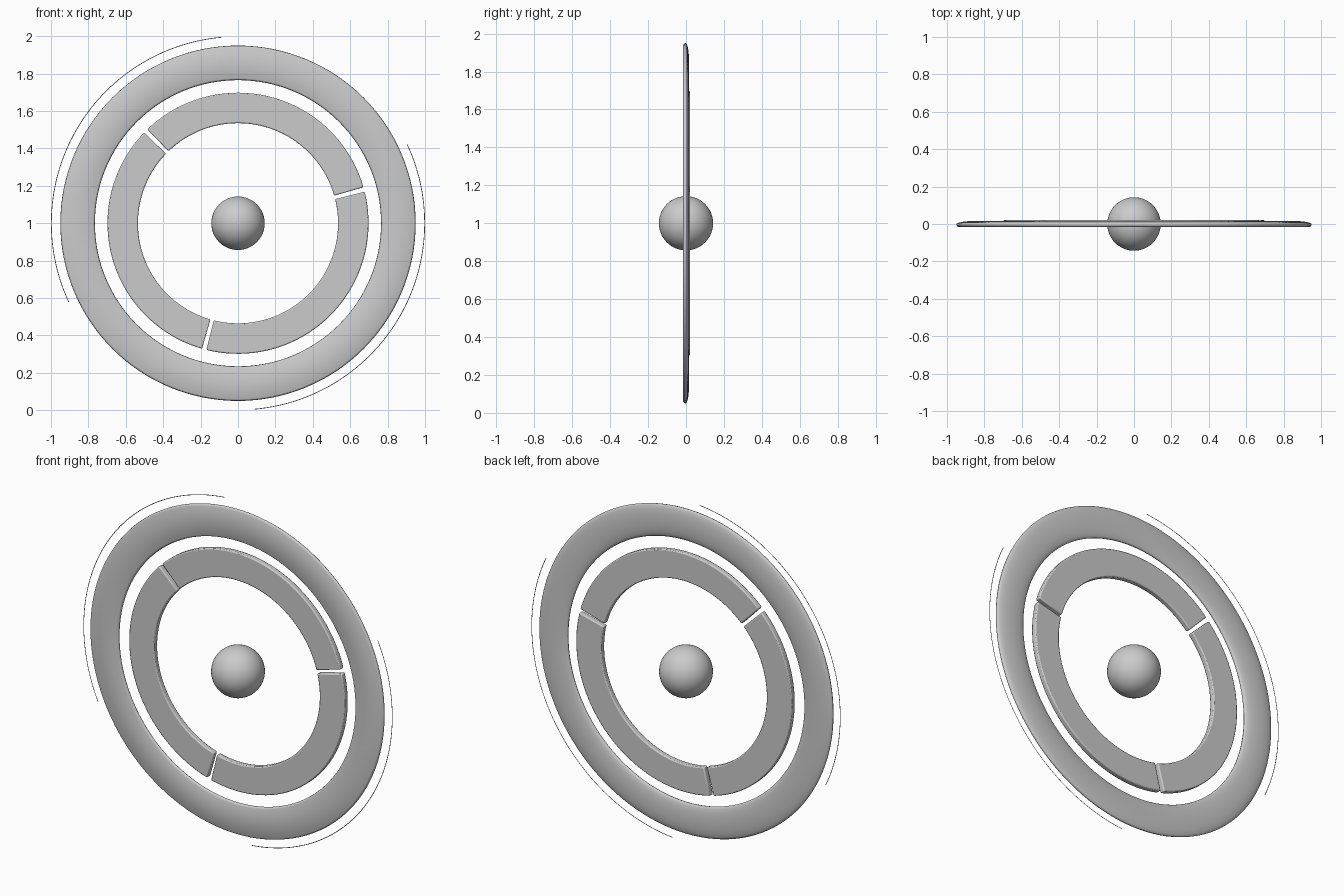
import bpy, bmesh
from math import cos, sin, radians, pi

if "Cube" in bpy.data.objects:
    bpy.data.objects.remove(bpy.data.objects["Cube"])

CZ = 1.0  # height of the common centre


def sweep(name, profile, a0, a1, steps, closed_profile=True):
    """Sweep an (r, y) profile around the front-back axis between two angles."""
    full = abs(a1 - a0) >= 360
    bm = bmesh.new()
    rows = []
    for i in range(steps if full else steps + 1):
        a = radians(a0 + (a1 - a0) * i / steps)
        rows.append([bm.verts.new((r * cos(a), y, CZ + r * sin(a))) for r, y in profile])
    n = len(profile)
    for i in range(steps):
        A, B = rows[i], rows[(i + 1) % len(rows)]
        for j in range(n if closed_profile else n - 1):
            k = (j + 1) % n
            bm.faces.new((A[j], A[k], B[k], B[j]))
    if closed_profile and not full:
        bm.faces.new(rows[0])
        bm.faces.new(rows[-1][::-1])
    bmesh.ops.recalc_face_normals(bm, faces=bm.faces)
    me = bpy.data.meshes.new(name)
    bm.to_mesh(me)
    bm.free()
    ob = bpy.data.objects.new(name, me)
    bpy.context.collection.objects.link(ob)
    return ob


def smooth(ob, angle):
    bpy.ops.object.select_all(action='DESELECT')
    ob.select_set(True)
    bpy.context.view_layer.objects.active = ob
    bpy.ops.object.shade_smooth_by_angle(angle=radians(angle))


# outer ring: flat front with eased edges, gently domed back
ring_profile = [(0.775, -0.015), (0.94, -0.015), (0.947, -0.011), (0.95, -0.002)]
for i in range(1, 12):
    t = pi * i / 12
    ring_profile.append((0.8575 + 0.0925 * cos(t), -0.002 + 0.018 * sin(t)))
ring_profile += [(0.765, -0.002), (0.768, -0.011)]
smooth(sweep("outer_ring", ring_profile, 0, 360, 128), 60)

# inner ring: three bevelled segments with narrow gaps
for n in range(3):
    start = 15 + 120 * n
    seg = sweep(f"inner_segment_{n + 1}",
                [(0.535, -0.012), (0.698, -0.012), (0.698, 0.021), (0.535, 0.021)],
                start + 1, start + 119, 40)
    bev = seg.modifiers.new("edge_bevel", 'BEVEL')
    bev.width = 0.006
    bev.segments = 2
    bev.limit_method = 'ANGLE'
    bev.angle_limit = radians(40)
    smooth(seg, 50)

# hairline arcs: flat strips outside the ring
for n, (a0, a1) in enumerate([(95, 205), (-85, 25)]):
    sweep(f"hairline_arc_{n + 1}", [(0.996, 0), (1.0, 0)], a0, a1, 64, closed_profile=False)

# central sphere
bpy.ops.mesh.primitive_uv_sphere_add(segments=48, ring_count=24, radius=0.143, location=(0, 0, CZ))
ball = bpy.context.object
ball.name = "centre_sphere"
smooth(ball, 60)
